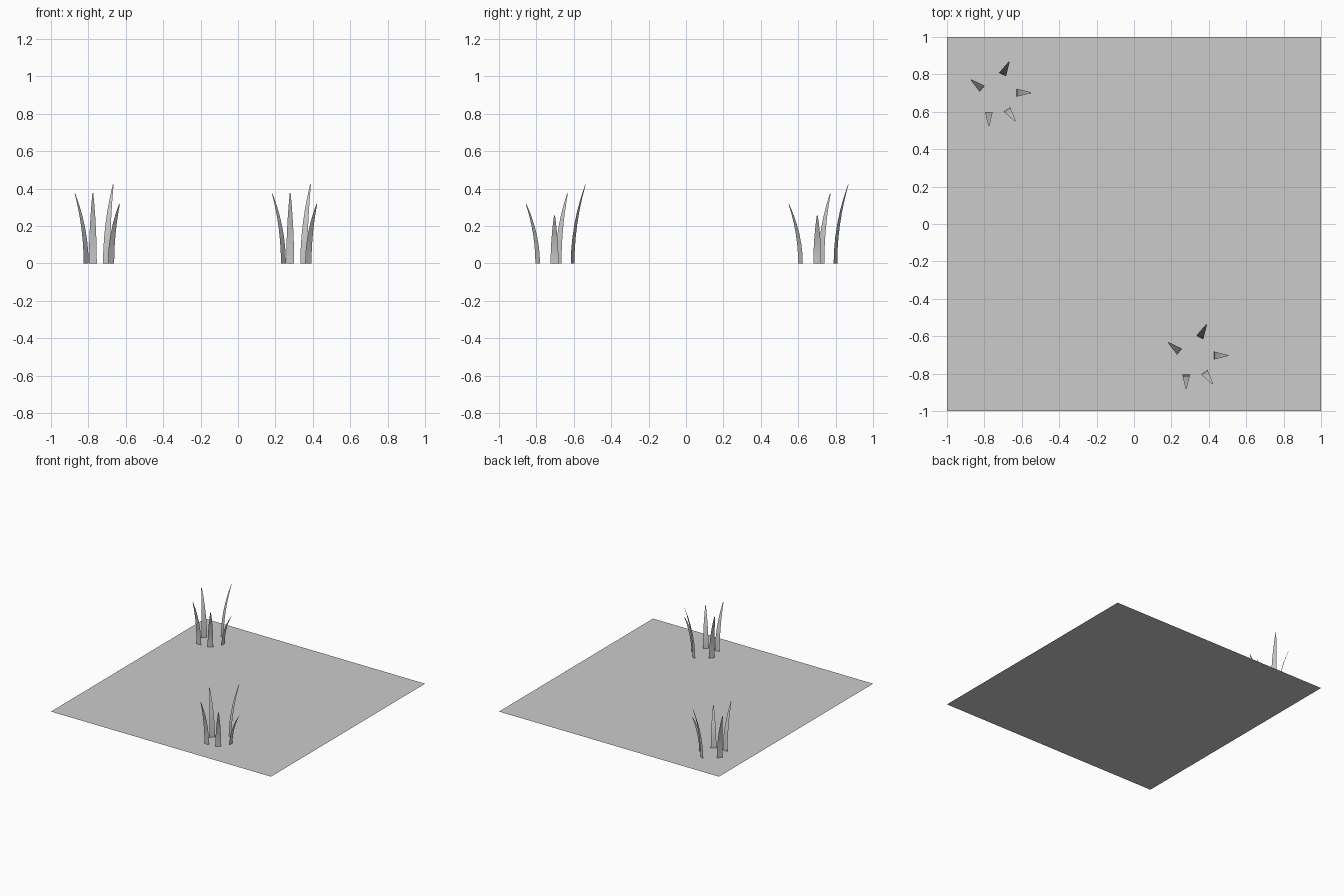
import bpy
from math import cos, sin, radians

if "Cube" in bpy.data.objects:
    bpy.data.objects.remove(bpy.data.objects["Cube"])

WIDTH, LEAN, SEGS = 0.042, 0.077, 6


def mesh_object(name, verts, faces):
    mesh = bpy.data.meshes.new(name)
    mesh.from_pydata(verts, [], faces)
    obj = bpy.data.objects.new(name, mesh)
    bpy.context.collection.objects.link(obj)
    return obj


# Flat square ground patch
mesh_object("ground_patch", [(-1, -1, 0), (1, -1, 0), (1, 1, 0), (-1, 1, 0)], [(0, 1, 2, 3)])

# Blades of one tuft: base x, base y (from tuft centre), lean angle, height
BLADES = [
    (0.073, 0.002, 0, 0.257),
    (-0.003, 0.099, 62.5, 0.421),
    (-0.112, 0.023, 141, 0.374),
    (-0.076, -0.100, 270, 0.375),
    (0.021, -0.088, 306, 0.318),
]


def grass_tuft(name, cx, cy):
    verts, faces = [], []
    for bx, by, angle, height in BLADES:
        dx, dy = cos(radians(angle)), sin(radians(angle))
        start = len(verts)
        # Single-sided strip that bends outward and tapers to its tip
        for i in range(SEGS + 1):
            t = i / SEGS
            out = LEAN * t * t
            half = WIDTH / 2 * (1 - 0.88 * t * t)
            for side in (-half, half):
                verts.append((cx + bx + dx * out - dy * side,
                              cy + by + dy * out + dx * side,
                              height * t))
        for i in range(SEGS):
            a = start + 2 * i
            faces.append((a, a + 2, a + 3, a + 1))
    obj = mesh_object(name, verts, faces)
    obj.data.shade_smooth()


grass_tuft("grass_tuft_back", -0.70, 0.70)
grass_tuft("grass_tuft_front", 0.355, -0.705)
